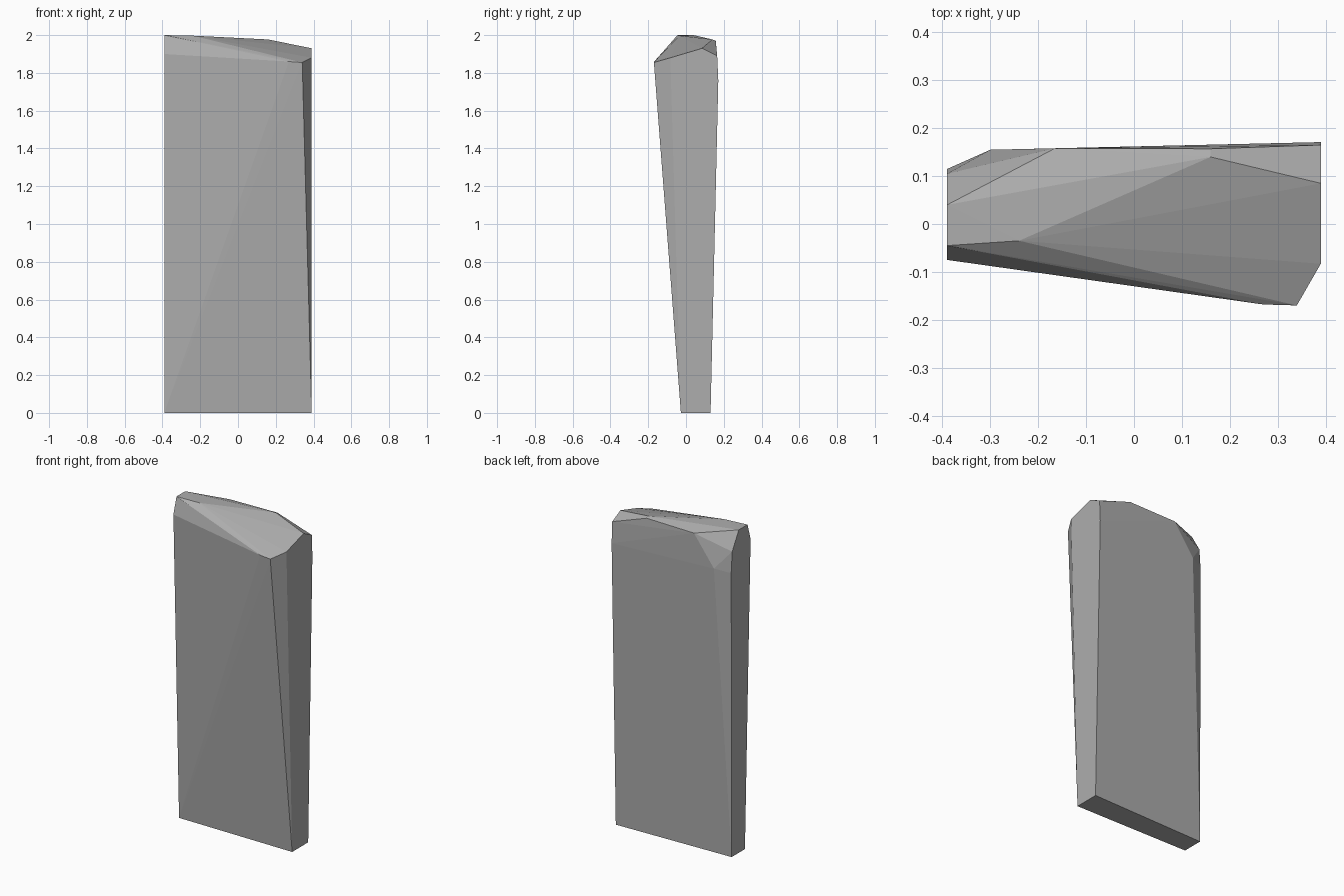
import bpy
import bmesh

if "Cube" in bpy.data.objects:
    bpy.data.objects.remove(bpy.data.objects["Cube"])

# Plain grey stone
stone = bpy.data.materials.new("grey_stone")
stone.diffuse_color = (0.42, 0.42, 0.42, 1)
stone.use_nodes = True
stone.node_tree.nodes["Principled BSDF"].inputs["Base Color"].default_value = stone.diffuse_color

# Corners of the tapering base
base = [(-0.39, -0.02, 0), (0.39, -0.027, 0), (0.39, 0.13, 0), (-0.39, 0.11, 0)]
# Leaning front face and its chamfered right corner
front = [(-0.39, -0.075, 1.90), (0.27, -0.168, 1.86), (0.34, -0.17, 1.855),
         (0.39, -0.083, 1.88)]
# Sloping, roughly hewn crown
crown = [(-0.39, -0.045, 2.0), (-0.24, -0.035, 1.997), (-0.39, 0.04, 2.0),
         (0.16, 0.14, 1.977), (0.39, 0.085, 1.93)]
# Back edge with the chipped left corner
back = [(0.39, 0.165, 1.89), (0.39, 0.171, 1.76), (0.16, 0.157, 1.97),
        (-0.165, 0.158, 1.965), (-0.30, 0.155, 1.78), (-0.39, 0.105, 1.89),
        (-0.39, 0.115, 1.76)]

# Slab: faceted convex block through the corner points
bm = bmesh.new()
for p in base + front + crown + back:
    bm.verts.new(p)
hull = bmesh.ops.convex_hull(bm, input=bm.verts[:])
loose = {g for g in hull["geom_interior"] + hull["geom_unused"]
         if isinstance(g, bmesh.types.BMVert)}
bmesh.ops.delete(bm, geom=list(loose), context='VERTS')
bmesh.ops.recalc_face_normals(bm, faces=bm.faces[:])
mesh = bpy.data.meshes.new("stone_slab")
bm.to_mesh(mesh)
bm.free()
mesh.materials.append(stone)
slab = bpy.data.objects.new("stone_slab", mesh)
bpy.context.collection.objects.link(slab)
